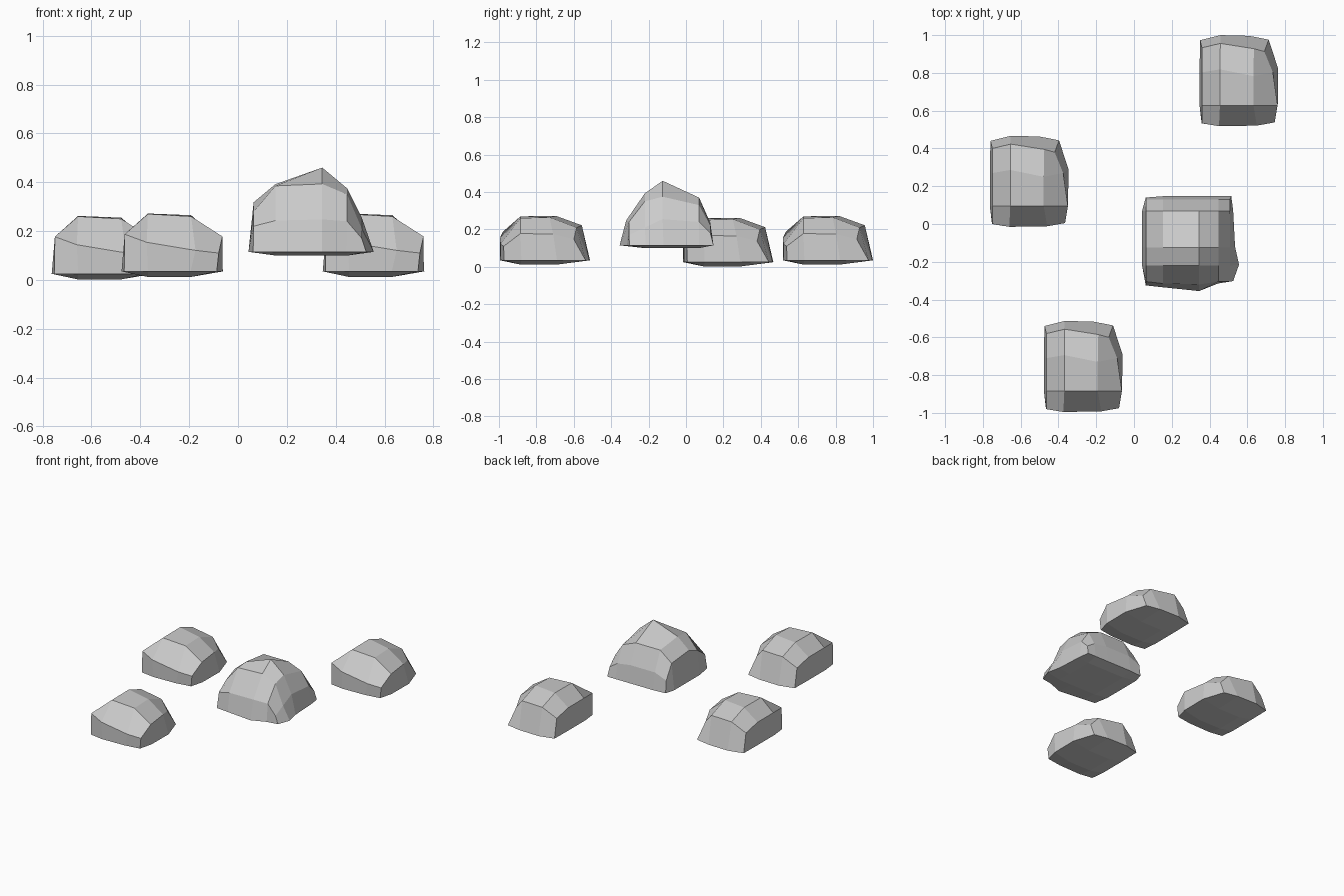
import bpy
import bmesh


def rock_mesh(name, top_x, top_y, heights, base_x, base_y, edge_z, low_z, top_fix, base_fix):
    """Gridded stone block: a height-mapped crown over a slightly bulging underside."""
    nx, ny = len(top_x), len(top_y)
    bm = bmesh.new()
    top, base = {}, {}
    for j in range(ny):
        for i in range(nx):
            x, y = top_fix.get((i, j), (top_x[i], top_y[j]))
            top[i, j] = bm.verts.new((x, y, heights[j][i]))
            x, y = base_fix.get((i, j), (base_x[i], base_y[j]))
            inner = 0 < i < nx - 1 and 0 < j < ny - 1
            base[i, j] = bm.verts.new((x, y, low_z if inner else edge_z))
    for j in range(ny - 1):
        for i in range(nx - 1):
            ring = [(i, j), (i + 1, j), (i + 1, j + 1), (i, j + 1)]
            bm.faces.new([top[k] for k in ring])
            bm.faces.new([base[k] for k in reversed(ring)])
    # side wall joining crown and underside
    rim = ([(i, 0) for i in range(nx - 1)] + [(nx - 1, j) for j in range(ny - 1)]
           + [(i, ny - 1) for i in range(nx - 1, 0, -1)] + [(0, j) for j in range(ny - 1, 0, -1)])
    for a, b in zip(rim, rim[1:] + rim[:1]):
        bm.faces.new([base[a], base[b], top[b], top[a]])
    bmesh.ops.recalc_face_normals(bm, faces=bm.faces)
    mesh = bpy.data.meshes.new(name)
    bm.to_mesh(mesh)
    bm.free()
    return mesh


def place(name, mesh, location=(0, 0, 0)):
    obj = bpy.data.objects.new(name, mesh)
    obj.location = location
    bpy.context.collection.objects.link(obj)


# Small stone, used three times
small = rock_mesh(
    "small_rock",
    top_x=[-0.75, -0.655, -0.478, -0.35], top_y=[0.0, 0.095, 0.27, 0.40],
    heights=[[0.177, 0.144, 0.111, 0.10],
             [0.177, 0.26, 0.25, 0.168],
             [0.177, 0.262, 0.255, 0.165],
             [0.15, 0.212, 0.20, 0.137]],
    base_x=[-0.763, -0.655, -0.48, -0.36], base_y=[0.0, 0.095, 0.29, 0.45],
    edge_z=0.025, low_z=0.002,
    top_fix={(1, 0): (-0.66, -0.015), (2, 0): (-0.46, -0.012), (3, 0): (-0.365, 0.005),
             (1, 2): (-0.655, 0.286), (2, 2): (-0.478, 0.25), (3, 2): (-0.375, 0.27),
             (1, 3): (-0.653, 0.423), (2, 3): (-0.475, 0.395), (3, 3): (-0.42, 0.38)},
    base_fix={(0, 0): (-0.752, 0.0), (1, 0): (-0.655, -0.015), (2, 0): (-0.48, -0.01),
              (3, 0): (-0.373, 0.007), (3, 1): (-0.349, 0.10), (3, 2): (-0.347, 0.29),
              (0, 3): (-0.76, 0.44), (1, 3): (-0.653, 0.467), (2, 3): (-0.50, 0.463),
              (3, 3): (-0.397, 0.443)})
place("small_rock_left", small)
place("small_rock_front", small, (0.286, -0.98, 0.01))
place("small_rock_back", small, (1.11, 0.533, 0.01))

# Large peaked stone
large = rock_mesh(
    "large_rock",
    top_x=[0.064, 0.153, 0.345, 0.447, 0.507], top_y=[-0.305, -0.22, -0.125, 0.07, 0.13],
    heights=[[0.22, 0.243, 0.248, 0.24, 0.17],
             [0.28, 0.385, 0.393, 0.35, 0.21],
             [0.318, 0.392, 0.46, 0.375, 0.255],
             [0.30, 0.37, 0.37, 0.33, 0.24],
             [0.20, 0.235, 0.235, 0.22, 0.18]],
    base_x=[0.043, 0.153, 0.345, 0.45, 0.525], base_y=[-0.325, -0.22, -0.12, 0.07, 0.147],
    edge_z=0.115, low_z=0.10,
    top_fix={(1, 0): (0.153, -0.315), (2, 0): (0.345, -0.32)},
    base_fix={(0, 0): (0.062, -0.325), (1, 0): (0.153, -0.335), (2, 0): (0.345, -0.355),
              (3, 0): (0.445, -0.315), (4, 0): (0.525, -0.302), (4, 1): (0.556, -0.215),
              (4, 2): (0.535, -0.12), (0, 4): (0.062, 0.14), (4, 4): (0.515, 0.147)})
place("large_rock", large)
